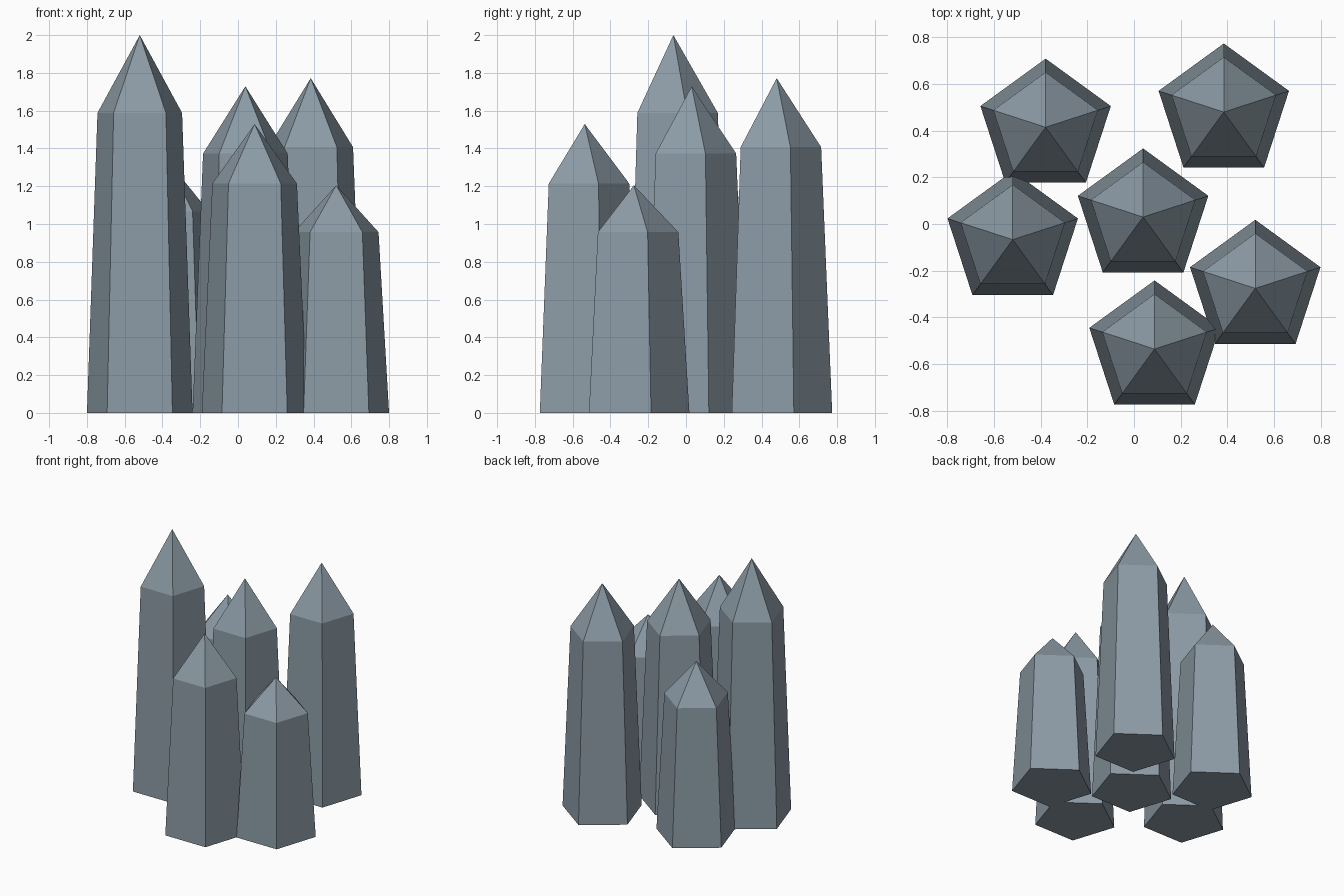
import bpy, bmesh, math

if "Cube" in bpy.data.objects:
    bpy.data.objects.remove(bpy.data.objects["Cube"])

SIDES = 5
BASE_R = 0.294       # radius on the ground
SHOULDER_R = 0.2355  # radius where the point begins
SHOULDER = 0.794     # shoulder height as a share of full height

stone = bpy.data.materials.new("slate grey")
stone.diffuse_color = (0.26, 0.325, 0.375, 1)
stone.use_nodes = True
stone.node_tree.nodes["Principled BSDF"].inputs["Base Color"].default_value = stone.diffuse_color


def crystal(name, x, y, height):
    """Tapered five-sided column with a pyramid point."""
    bm = bmesh.new()

    def ring(radius, z):
        angles = [math.pi / 2 + i * math.tau / SIDES for i in range(SIDES)]
        return [bm.verts.new((radius * math.cos(a), radius * math.sin(a), z)) for a in angles]

    base = ring(BASE_R, 0)
    shoulder = ring(SHOULDER_R, height * SHOULDER)
    tip = bm.verts.new((0, 0, height))
    bm.faces.new(base[::-1])
    for i in range(SIDES):
        j = (i + 1) % SIDES
        bm.faces.new((base[i], base[j], shoulder[j], shoulder[i]))
        bm.faces.new((shoulder[i], shoulder[j], tip))
    mesh = bpy.data.meshes.new(name)
    bm.to_mesh(mesh)
    bm.free()
    mesh.materials.append(stone)
    obj = bpy.data.objects.new(name, mesh)
    obj.location = (x, y, 0)
    bpy.context.collection.objects.link(obj)


# Cluster of columns: name, x, y, height
for spec in (
    ("left_crystal", -0.52, -0.067, 2.0),
    ("middle_crystal", 0.039, 0.030, 1.729),
    ("back_right_crystal", 0.385, 0.480, 1.772),
    ("back_left_crystal", -0.379, 0.415, 1.344),
    ("front_crystal", 0.088, -0.536, 1.529),
    ("right_crystal", 0.52, -0.276, 1.205),
):
    crystal(*spec)
